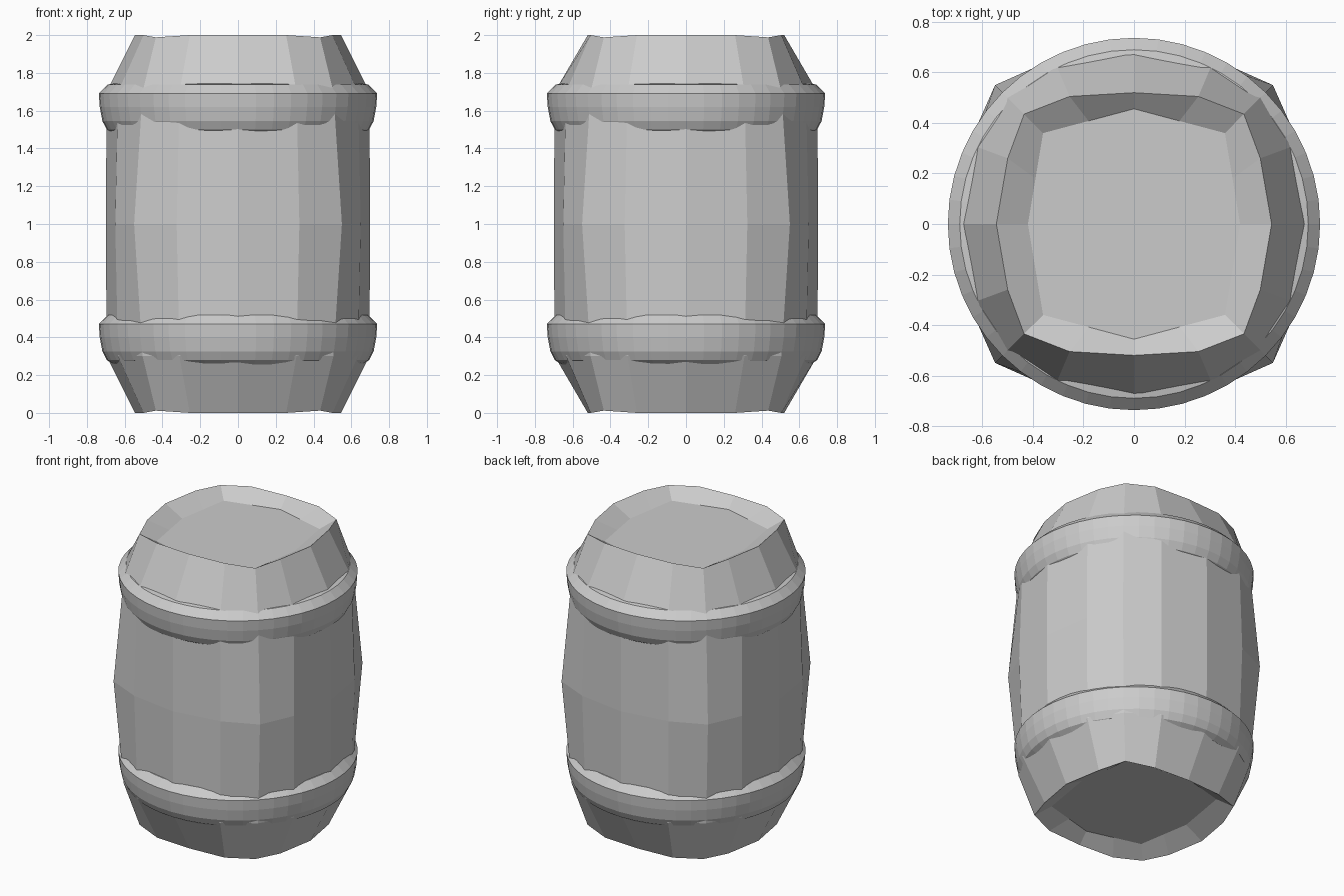
import bpy, bmesh, math

if "Cube" in bpy.data.objects:
    bpy.data.objects.remove(bpy.data.objects["Cube"])


def loft(name, loops, cap=True):
    """Bridge equal-length closed loops of points, optionally capping the ends."""
    bm = bmesh.new()
    rows = [[bm.verts.new(p) for p in loop] for loop in loops]
    n = len(rows[0])
    pairs = list(zip(rows, rows[1:]))
    if not cap:
        pairs.append((rows[-1], rows[0]))
    for a, b in pairs:
        for i in range(n):
            j = (i + 1) % n
            bm.faces.new((a[i], a[j], b[j], b[i]))
    if cap:
        bm.faces.new(rows[0][::-1])
        bm.faces.new(rows[-1])
    bmesh.ops.recalc_face_normals(bm, faces=bm.faces)
    mesh = bpy.data.meshes.new(name)
    bm.to_mesh(mesh)
    bm.free()
    ob = bpy.data.objects.new(name, mesh)
    bpy.context.collection.objects.link(ob)
    return ob


def section(quarter, z, corner_z=None):
    """16-sided rounded square from one quadrant of five points."""
    corner_z = z if corner_z is None else corner_z
    pts = [(x, y, corner_z if i == 2 else z) for i, (x, y) in enumerate(quarter)]
    left = [(-x, y, h) for x, y, h in pts[-2::-1]]
    half = pts + left
    return half + [(x, -y, h) for x, y, h in half[-2:0:-1]]


# barrel body with shallow recessed lids
lid = [(.42, 0), (.39, .18), (.36, .36), (.18, .408), (0, .456)]
rim = [(.545, 0), (.50, .26), (.435, .435), (.255, .505), (0, .52)]
shoulder = [(.695, 0), (.635, .31), (.505, .505), (.31, .635), (0, .695)]
middle = [(.70, 0), (.65, .325), (.55, .55), (.325, .65), (0, .70)]
loft("barrel_body", [
    section(lid, .07), section(rim, 0, .012), section(shoulder, .3),
    section(middle, 1),
    section(shoulder, 1.7), section(rim, 2, 1.988), section(lid, 1.93)])

# rounded hoops
hoop = [(.60, .25), (.66, .257), (.695, .28), (.718, .325), (.732, .40),
        (.737, .47), (.69, .518), (.60, .535)]
for name, dz in (("lower_hoop", 0), ("upper_hoop", 1.22)):
    loft(name, [[(r * math.cos(math.tau * i / 48), r * math.sin(math.tau * i / 48), z + dz)
                 for i in range(48)] for r, z in hoop], cap=False)
